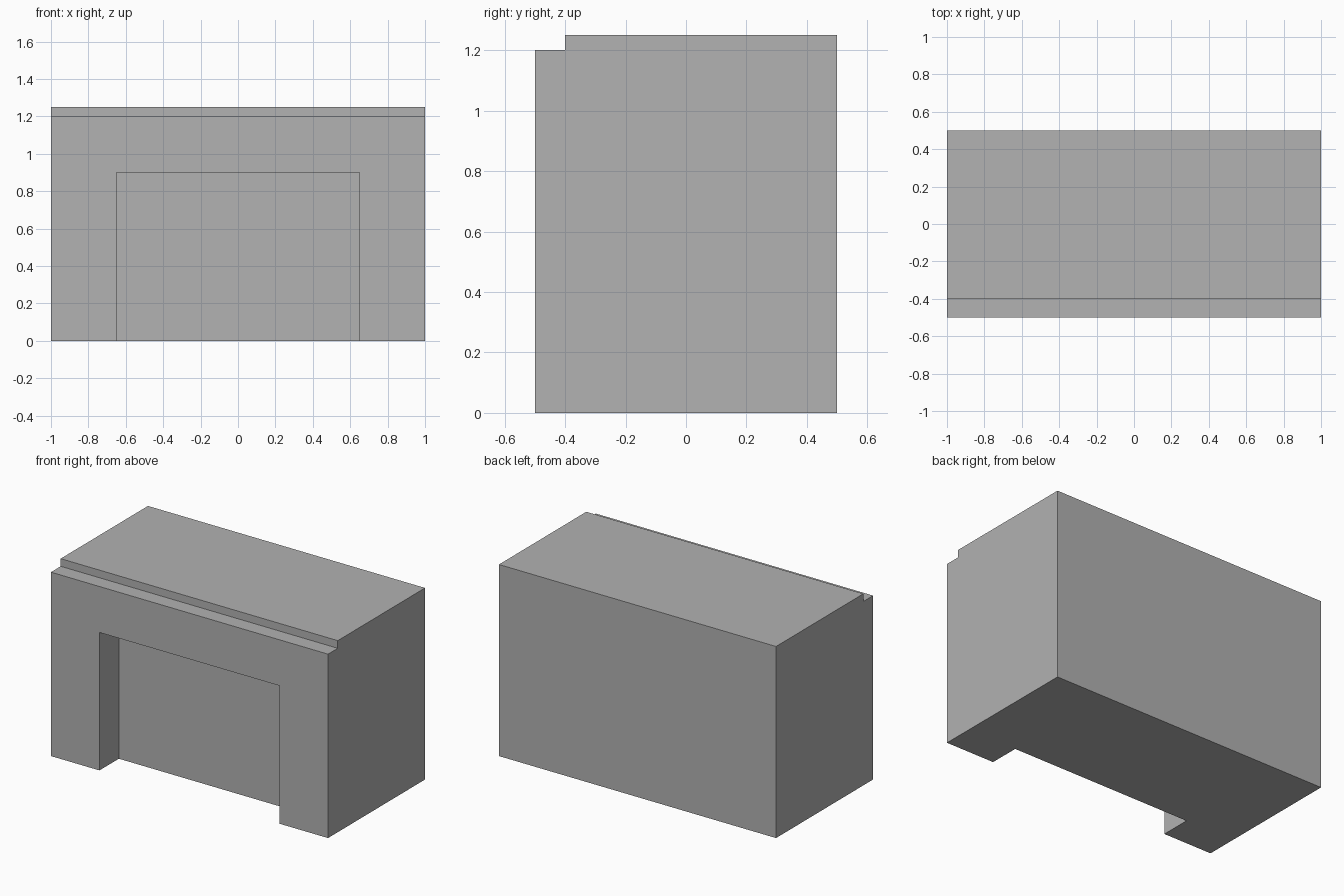
import bpy
import bmesh

default_cube = bpy.data.objects.get("Cube")
if default_cube:
    bpy.data.objects.remove(default_cube, do_unlink=True)

# Single plain grey finish
grey = bpy.data.materials.new("plain_grey")
grey.use_nodes = True
colour = (0.445, 0.445, 0.445, 1)
grey.diffuse_color = colour
grey.node_tree.nodes["Principled BSDF"].inputs["Base Color"].default_value = colour


def extrude_profile(name, profile, half_width):
    """Extrude a (y, z) outline along x, centred on x = 0."""
    bm = bmesh.new()
    face = bm.faces.new([bm.verts.new((-half_width, y, z)) for y, z in profile])
    result = bmesh.ops.extrude_face_region(bm, geom=[face])
    verts = [v for v in result["geom"] if isinstance(v, bmesh.types.BMVert)]
    bmesh.ops.translate(bm, verts=verts, vec=(2 * half_width, 0, 0))
    bmesh.ops.recalc_face_normals(bm, faces=bm.faces)
    mesh = bpy.data.meshes.new(name)
    bm.to_mesh(mesh)
    bm.free()
    mesh.materials.append(grey)
    obj = bpy.data.objects.new(name, mesh)
    bpy.context.collection.objects.link(obj)
    return obj


# Body with a shallow step along the top front edge
body = extrude_profile(
    "stepped_body",
    [(-0.5, 0), (0.5, 0), (0.5, 1.25), (-0.4, 1.25), (-0.4, 1.2), (-0.5, 1.2)],
    1.0,
)

# Front recess, open at the floor
cutter = extrude_profile(
    "recess_cutter", [(-0.7, -0.2), (-0.3, -0.2), (-0.3, 0.9), (-0.7, 0.9)], 0.65
)
cutter.hide_render = True
recess = body.modifiers.new("front_recess", "BOOLEAN")
recess.operation = "DIFFERENCE"
recess.solver = "EXACT"
recess.object = cutter

# Bake the cut and discard the helper
bpy.context.view_layer.objects.active = body
bpy.ops.object.modifier_apply(modifier=recess.name)
bpy.data.objects.remove(cutter, do_unlink=True)
